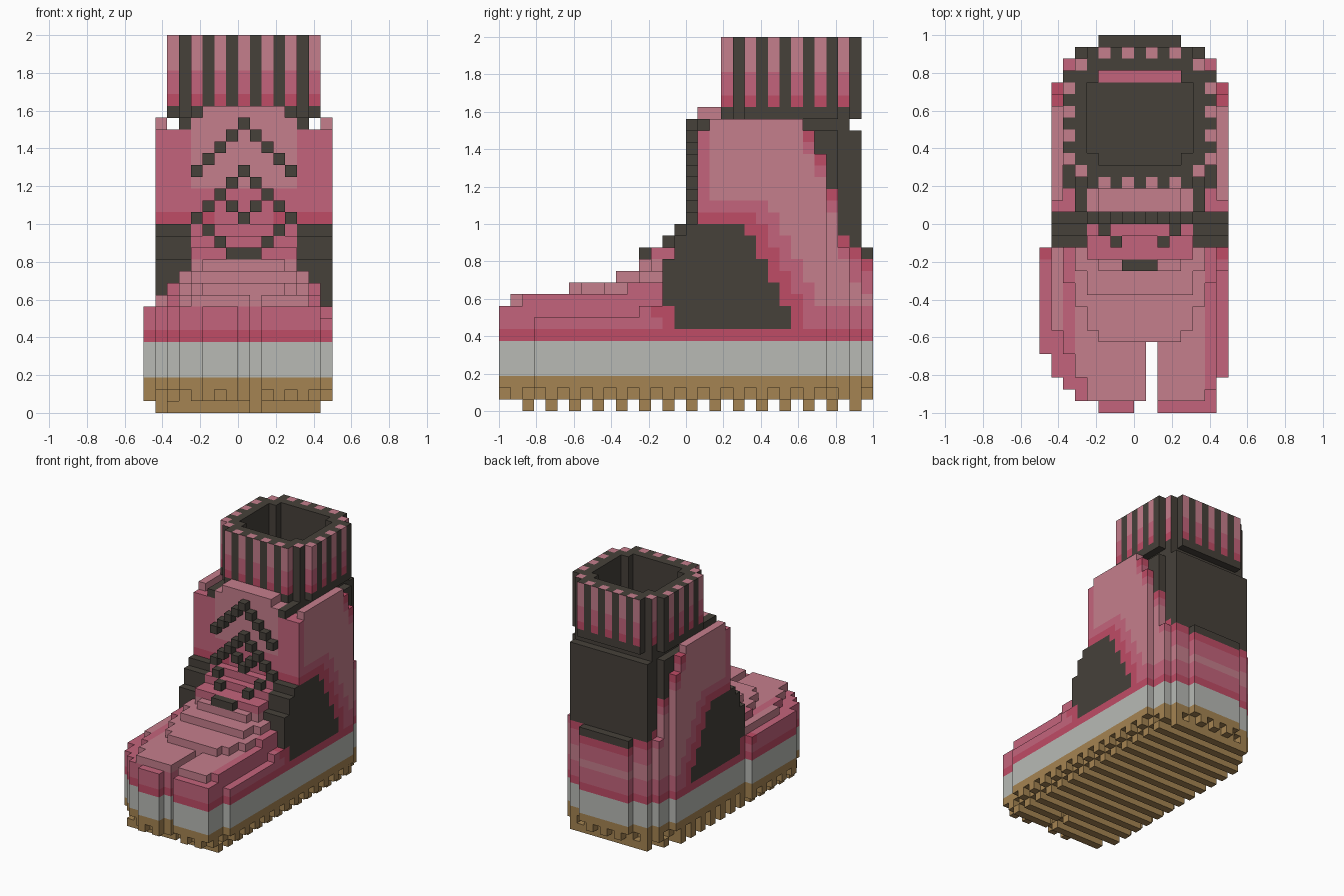
import bpy, bmesh

if "Cube" in bpy.data.objects:
    bpy.data.objects.remove(bpy.data.objects["Cube"], do_unlink=True)

S = 1 / 16                      # edge of one block
NX, NY, NZ = 16, 32, 32         # grid size in blocks
MID = 8                         # block column the boot is mirrored about


def linear(c):
    c /= 255
    return c / 12.92 if c < 0.04045 else ((c + 0.055) / 1.055) ** 2.4


COLOURS = {
    "light_pink": (197, 126, 140), "mid_pink": (196, 100, 124), "deep_pink": (191, 76, 102),
    "charcoal": (70, 65, 58), "off_white": (184, 186, 181), "tan_rubber": (165, 132, 82),
}
LIGHT, MIDP, DEEP, DARK, WHITE, TAN = range(6)
materials = []
for name, rgb in COLOURS.items():
    m = bpy.data.materials.new(name)
    m.use_nodes = True
    col = tuple(linear(c) for c in rgb) + (1,)
    m.diffuse_color = col
    bsdf = next(n for n in m.node_tree.nodes if n.type == 'BSDF_PRINCIPLED')
    bsdf.inputs["Base Color"].default_value = col
    bsdf.inputs["Roughness"].default_value = 0.9
    materials.append(m)

# Footprint: first and last block of each column, with the split toe at column 9
FRONT = [5, 3, 2, 1, 1, 0, 0, 0, 1, 6, 0, 0, 0, 0, 0, 3]
BACK = [13, 27, 29, 30, 30] + [31] * 7 + [30, 30, 29, 27]


def footprint(i, j):
    return 0 <= i < NX and FRONT[i] <= j <= BACK[i]


def rim(i, j):
    return not all(footprint(i + a, j + b) for a, b in ((1, 0), (-1, 0), (0, 1), (0, -1)))


# Stepped toe layers: height -> first column, last column, front, left and right corner cut
TOE = {9: (1, 14, 1, 6, 1), 10: (2, 14, 6, 5, 5), 11: (3, 13, 10, 2, 2), 12: (4, 12, 12, 1, 1)}
INSTEP = {13: 13, 14: 15, 15: 16}                 # front of the tongue by height
CHEEK_TOP = {14: 12, 15: 14, 16: 15}              # height of the ankle patch by depth
PANEL_TOP = {17: 23, 26: 23, 27: 21}              # height of the side panels by depth
BACK_DARK = {26: 24, 27: 22, 28: 19, 29: 15, 30: 14, 31: 13}
LACE_DEPTH = {13: 12, 14: 14, 15: 15}
# Lace lattice: height -> distances from the middle column
LACE = {24: [0], 23: [1], 22: [2], 21: [3], 20: [0, 4], 19: [1], 18: [2], 17: [1, 3],
        16: [0, 4], 15: [3], 14: [2], 13: [0, 1]}


def opening(i, j):
    d = abs(i - MID)
    return (d <= 4 and 22 <= j <= 27) or (d <= 3 and 21 <= j <= 28)


def collar(i, j):
    d = abs(i - MID)
    if opening(i, j):
        return False
    return d <= {19: 4, 20: 5, 29: 5, 30: 4}.get(j, 6 if 21 <= j <= 28 else -1)


def patch(j, k):
    return 7 <= k <= 15 and (j >= 15 or k >= 9) and 14 <= j <= 24 - (k - 7) // 2


PATCH = [(j, k) for j in range(NY) for k in range(NZ) if patch(j, k)]


def upper(i, j, k):
    """True where the boot upper is solid."""
    d = abs(i - MID)
    if k <= 8:
        return footprint(i, j) and not (i == 15 and k == 8 and j < 12)
    if not footprint(i, j) or i == 0 or (opening(i, j) and k >= 9):
        return False
    if j < 14:
        if k in TOE:
            a, b, front, cl, cr = TOE[k]
            return a <= i <= b and j >= front + max(0, cl - 2 * (i - a), cr - 2 * (b - i))
        return d <= 4 and j >= INSTEP.get(k, 99)
    if j < 17:
        return k <= CHEEK_TOP[j] if d >= 5 else (k <= 12 or j >= INSTEP.get(k, 99))
    if d == 7:
        return k <= PANEL_TOP.get(j, 24)
    if d == 6:
        return k <= 23 and (k <= 13 or j <= 28)
    if j <= 18 and k >= 24:
        return (k == 24 and d <= 5) or (k == 25 and d <= 3)
    return k <= 24 and j <= (31 if k <= 13 else 30 if k <= 23 else 29)


def part_at(i, j, k):
    """Name of the part that fills a block, or None."""
    d = abs(i - MID)
    if k == 0:
        lug = j % 2 == 0 and 2 <= j <= 30 and 1 <= i <= 14 and footprint(i, j)
        return "tread_lugs" if lug else None
    if k <= 2:
        cut = k == 1 and rim(i, j) and (i + j) % 2 == 0
        return "outsole" if footprint(i, j) and not cut else None
    if k <= 5:
        return "midsole" if footprint(i, j) else None
    if d in LACE.get(k, []) and j == LACE_DEPTH.get(k, 16):
        return "laces"
    if k >= 25 and collar(i, j):
        return "ribbed_collar"
    if not upper(i, j, k):
        return None
    if d >= 5 and patch(j, k):
        return "ankle_patches"
    if k <= 12 and j < 17 or k <= 8:
        return "foot_upper"
    if j <= 18 and d <= 6:
        return "tongue"
    return "side_panels" if d == 7 else "shaft"


def colour(part, i, j, k, axis):
    d = abs(i - MID)
    if part in ("tread_lugs", "outsole"):
        return TAN
    if part == "midsole":
        return WHITE
    if part in ("laces", "ankle_patches"):
        return DARK
    if part == "ribbed_collar":
        # Ribs alternate across the front and back, and along the sides
        ends = j in (19, 30) or (j in (20, 29) and d == 5)
        pink = (i % 2 == (1 if axis == 2 else 0)) if ends and axis != 0 else j % 2 == 1
        if axis == 2 and not (ends or d == 6):
            pink = False
        if axis != 2 and opening(i, j - 1) | opening(i, j + 1) | opening(i - 1, j) | opening(i + 1, j):
            pink = False
        if k == 25 or not pink:
            return DARK
        return LIGHT if k >= 29 else MIDP if k >= 27 else DEEP
    # Dark lining and heel counter
    if k >= 8 and d <= 6 and 19 <= j <= 27 or (j == 29 and d <= 4 and k >= 9):
        return DARK
    if d <= 6 and k >= BACK_DARK.get(j, 99):
        return DARK
    if k == 24 and d == 5:
        return DARK
    # Pink bands fade away from the sole, ankle patch and heel counter
    if k <= 8:
        band = k - 5
    elif j < 19 and d <= 4:
        band = 1 if k == 16 and d >= 3 else 2 if 13 <= k <= 18 else 9
    else:
        band = 9
    if d >= 5 and k < 22 and not (j < 14 and k >= 9):
        near = min(max(abs(j - a), abs(k - b)) for a, b in PATCH)
        band = min(band, near if near <= 2 else 9)
    if j in BACK_DARK:
        gap = BACK_DARK[j] - k
        band = min(band, gap if 0 < gap <= (3 if j >= 30 else 2) else 9)
    if j == 17 and k >= 16 or d == 6 and j < 19:
        band = min(band, 2 if d >= 5 else 9)
    return DEEP if band <= 1 else MIDP if band <= 3 else LIGHT


# Fill the block grid
blocks = {}
for i in range(NX):
    for j in range(NY):
        for k in range(NZ):
            name = part_at(i, j, k)
            if name:
                blocks[i, j, k] = name


def build(part):
    """Make one mesh from the exposed sides of a part's blocks."""
    bm = bmesh.new()
    verts = {}
    for cell, name in blocks.items():
        if name != part:
            continue
        for axis in range(3):
            for step in (0, 1):
                nb = list(cell)
                nb[axis] += 2 * step - 1
                if tuple(nb) in blocks:
                    continue
                ring = []
                for u, v in ((0, 0), (1, 0), (1, 1), (0, 1)):
                    p = list(cell)
                    p[axis] += step
                    p[(axis + 1) % 3] += u
                    p[(axis + 2) % 3] += v
                    p = tuple(p)
                    if p not in verts:
                        verts[p] = bm.verts.new((p[0] * S - 0.5, p[1] * S - 1, p[2] * S))
                    ring.append(verts[p])
                face = bm.faces.new(ring if step else ring[::-1])
                face.material_index = colour(part, *cell, axis)
    mesh = bpy.data.meshes.new(part)
    bm.to_mesh(mesh)
    bm.free()
    for m in materials:
        mesh.materials.append(m)
    bpy.context.collection.objects.link(bpy.data.objects.new(part, mesh))


for part in sorted(set(blocks.values())):
    build(part)
